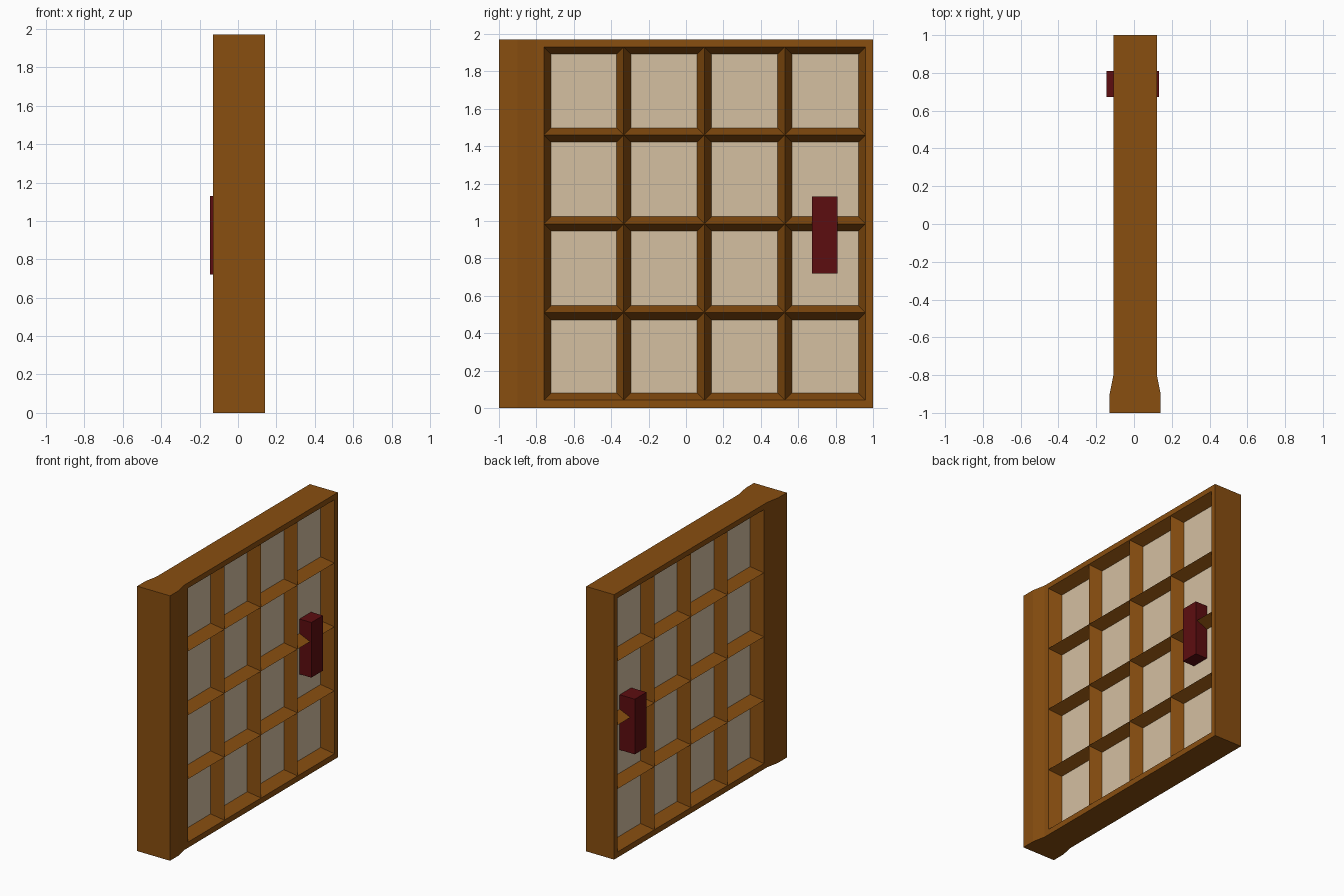
import bpy, bmesh

if "Cube" in bpy.data.objects:
    bpy.data.objects.remove(bpy.data.objects["Cube"])


def material(name, rgb):
    m = bpy.data.materials.new(name)
    m.diffuse_color = (*rgb, 1.0)
    m.use_nodes = True
    m.node_tree.nodes["Principled BSDF"].inputs["Base Color"].default_value = m.diffuse_color
    return m


WOOD = material("brown wood", (0.250, 0.077, 0.005))
PAPER = material("beige panel", (0.660, 0.525, 0.355))
HANDLE = material("dark red handle", (0.108, 0.004, 0.005))

XC = 0.006                                    # middle plane of the door
CELL_Y = [-0.76, -0.333, 0.098, 0.528, 0.96]  # panel grid lines
CELL_Z = [0.042, 0.51, 0.985, 1.46, 1.93]
YS = [-1.0, -0.9, -0.8] + CELL_Y + [1.0]
ZS = [0.0] + CELL_Z + [1.97]


def half_thickness(y):
    return 0.135 if y < -0.85 else 0.115


def finish(bm, name, mat):
    bmesh.ops.recalc_face_normals(bm, faces=bm.faces)
    me = bpy.data.meshes.new(name)
    bm.to_mesh(me)
    bm.free()
    me.materials.append(mat)
    ob = bpy.data.objects.new(name, me)
    bpy.context.collection.objects.link(ob)
    return ob


def box(name, lo, hi, mat):
    bm = bmesh.new()
    bmesh.ops.create_cube(bm, size=1)
    for v in bm.verts:
        v.co = [(a + b) / 2 + c * (b - a) for a, b, c in zip(lo, hi, v.co)]
    return finish(bm, name, mat)


# Door frame: two gridded sides joined around the rim
bm = bmesh.new()
cells = []
V = {(s, i, j): bm.verts.new((XC + s * half_thickness(y), y, z))
     for s in (-1, 1) for i, y in enumerate(YS) for j, z in enumerate(ZS)}
ny, nz = len(YS) - 1, len(ZS) - 1
for s in (-1, 1):
    for i in range(ny):
        for j in range(nz):
            f = bm.faces.new([V[s, i, j], V[s, i + 1, j],
                              V[s, i + 1, j + 1], V[s, i, j + 1]])
            if YS[i] in CELL_Y[:-1] and ZS[j] in CELL_Z[:-1]:
                cells.append(f)
for j in (0, nz):
    for i in range(ny):
        bm.faces.new([V[-1, i, j], V[1, i, j], V[1, i + 1, j], V[-1, i + 1, j]])
for i in (0, ny):
    for j in range(nz):
        bm.faces.new([V[-1, i, j], V[1, i, j], V[1, i, j + 1], V[-1, i, j + 1]])
bmesh.ops.recalc_face_normals(bm, faces=bm.faces)

# Mitred sloping recess in every cell, leaving ridged bars between them
bmesh.ops.inset_individual(bm, faces=cells, thickness=0.038, depth=0,
                           use_even_offset=True)
for f in cells:
    side = 1 if f.calc_center_median().x > XC else -1
    for v in f.verts:
        v.co.x = XC + side * 0.028
bmesh.ops.delete(bm, geom=cells, context='FACES_ONLY')
me_frame = bpy.data.meshes.new("door_frame")
bm.to_mesh(me_frame)
bm.free()
me_frame.materials.append(WOOD)
bpy.context.collection.objects.link(bpy.data.objects.new("door_frame", me_frame))

# Pale panel filling all the openings
box("panel", (XC - 0.028, CELL_Y[0] + 0.02, CELL_Z[0] + 0.02),
    (XC + 0.028, CELL_Y[-1] - 0.02, CELL_Z[-1] - 0.02), PAPER)

# Handle passing through the door
box("handle", (-0.146, 0.673, 0.72), (0.132, 0.81, 1.13), HANDLE)
